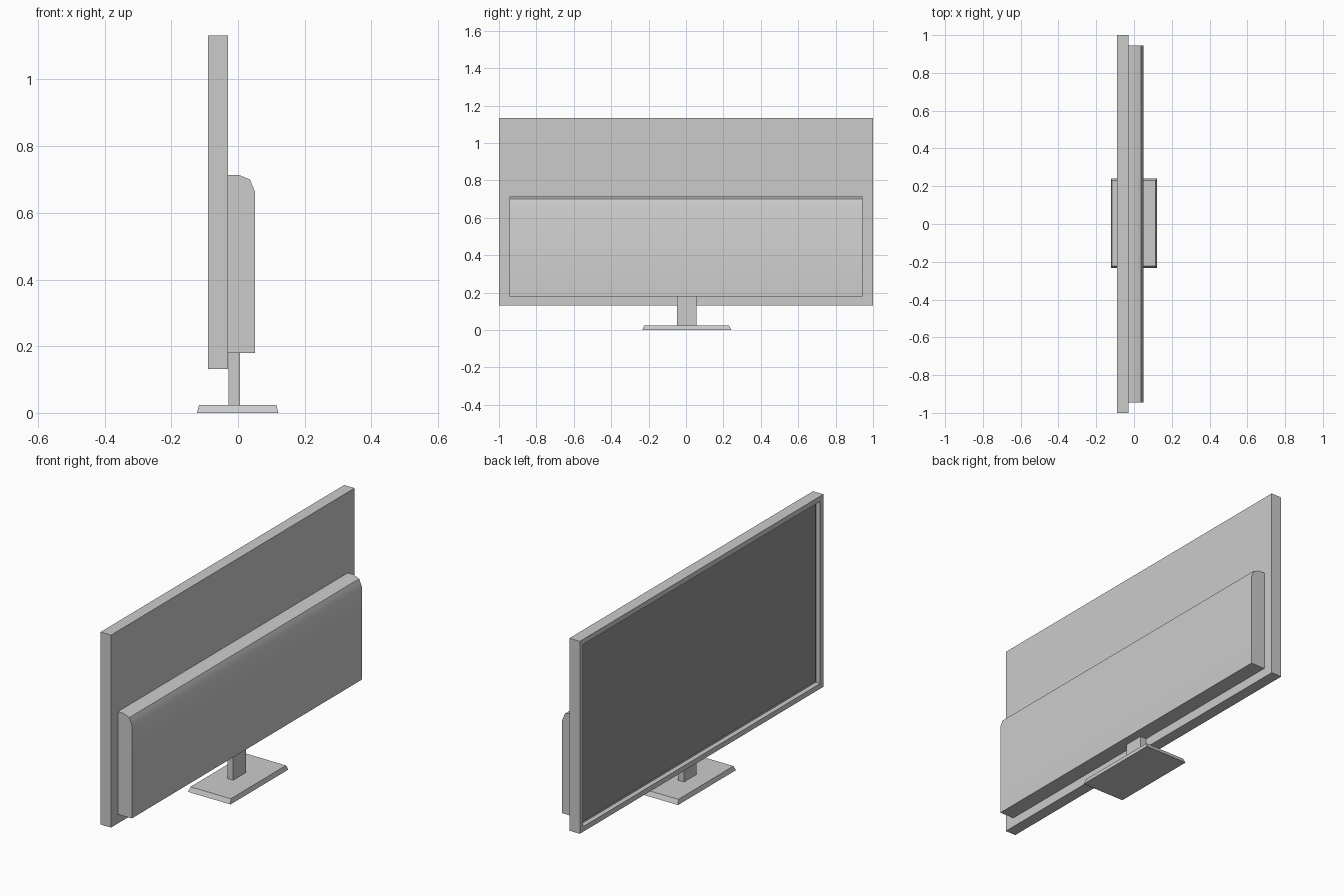
import bpy, bmesh
from mathutils import Vector

if "Cube" in bpy.data.objects:
    bpy.data.objects.remove(bpy.data.objects["Cube"])


def finish(name, bm):
    bmesh.ops.recalc_face_normals(bm, faces=bm.faces)
    mesh = bpy.data.meshes.new(name)
    bm.to_mesh(mesh)
    bm.free()
    obj = bpy.data.objects.new(name, mesh)
    bpy.context.collection.objects.link(obj)
    return obj


def extrude_profile(name, profile, axis):
    """Close a polygon and sweep it along the given vector."""
    bm = bmesh.new()
    face = bm.faces.new([bm.verts.new(p) for p in profile])
    ext = bmesh.ops.extrude_face_region(bm, geom=[face])["geom"]
    moved = [g for g in ext if isinstance(g, bmesh.types.BMVert)]
    bmesh.ops.translate(bm, verts=moved, vec=axis)
    return finish(name, bm)


def box_bm(lo, hi, taper=(0, 0)):
    """Box between two corners; taper pulls the top edges inward in x and y."""
    lo, hi = Vector(lo), Vector(hi)
    mid, size = (lo + hi) / 2, hi - lo
    bm = bmesh.new()
    bmesh.ops.create_cube(bm, size=1)
    for v in bm.verts:
        top = v.co.z > 0
        v.co = Vector([mid[i] + v.co[i] * (size[i] - (2 * taper[i] if top and i < 2 else 0))
                       for i in range(3)])
    return bm


# Screen casing with a recessed opening on the -x face
bm = box_bm((-0.09, -1, 0.132), (-0.03, 1, 1.132))
bm.normal_update()
front = min(bm.faces, key=lambda f: f.calc_center_median().x)
bmesh.ops.inset_region(bm, faces=[front], thickness=0.038)
ext = bmesh.ops.extrude_discrete_faces(bm, faces=[front])["faces"]
bmesh.ops.translate(bm, verts=ext[0].verts[:], vec=(0.025, 0, 0))
finish("screen_casing", bm)

# Dark display panel set inside the opening
display = finish("display_panel", box_bm((-0.07, -0.962, 0.17), (-0.064, 0.962, 1.094)))
dark = bpy.data.materials.new("dark_display")
dark.diffuse_color = (0.3, 0.3, 0.3, 1)
dark.use_nodes = True
dark.node_tree.nodes["Principled BSDF"].inputs["Base Color"].default_value = dark.diffuse_color
display.data.materials.append(dark)

# Rear housing with a rounded upper edge
housing = extrude_profile("rear_housing", [
    (-0.03, -0.944, 0.18), (0.051, -0.944, 0.18), (0.051, -0.944, 0.663),
    (0.036, -0.944, 0.70), (0.004, -0.944, 0.713), (-0.03, -0.944, 0.713)],
    (0, 1.888, 0))
bpy.context.view_layer.objects.active = housing
housing.select_set(True)
bpy.ops.object.shade_smooth_by_angle(angle=0.52)

# Stand neck and bevelled foot
finish("stand_neck", box_bm((-0.028, -0.048, 0.02), (0.006, 0.056, 0.182)))
finish("stand_base", box_bm((-0.123, -0.234, 0), (0.121, 0.241, 0.024), taper=(0.006, 0.011)))
